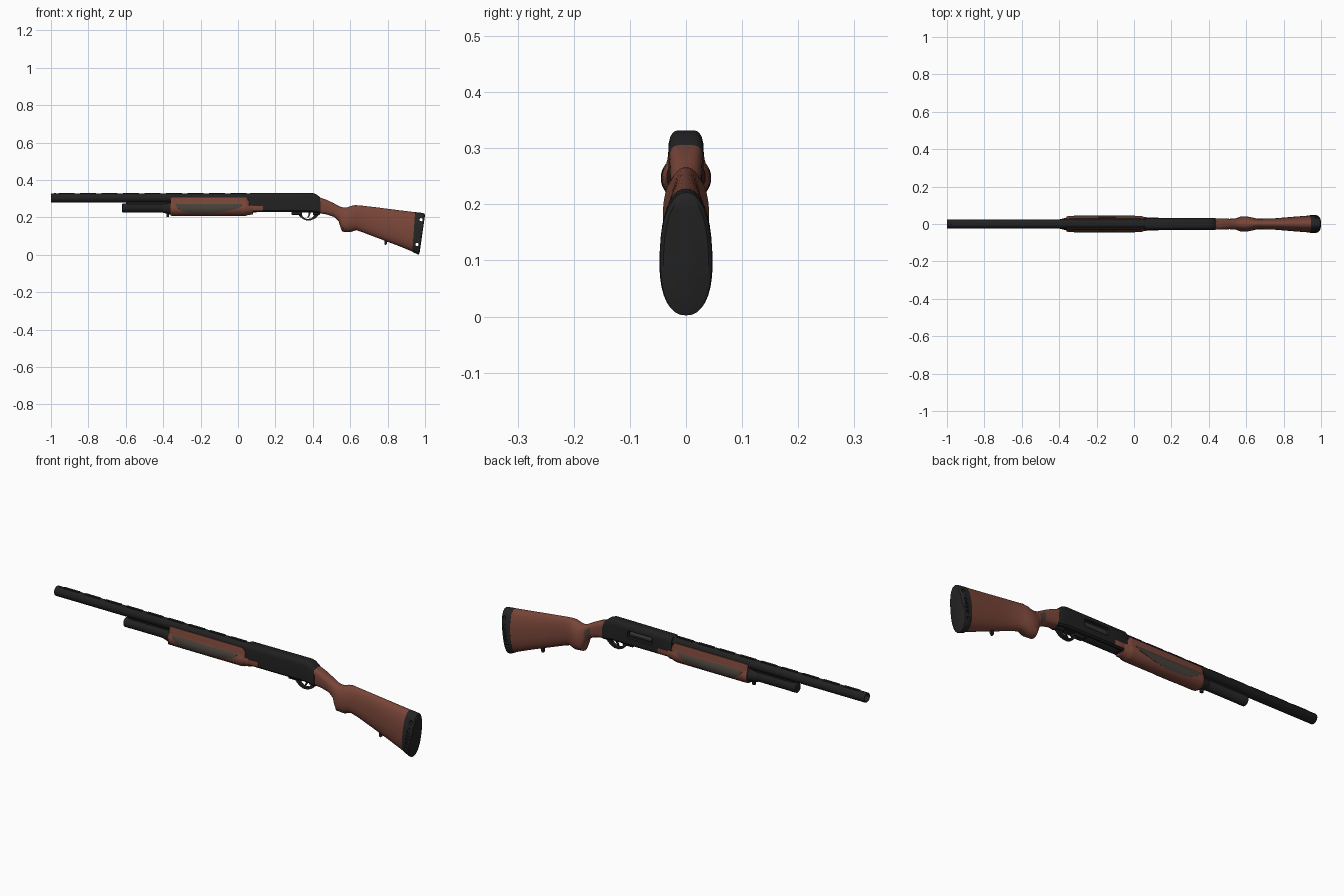
import bpy, bmesh, math
from mathutils import Vector

if "Cube" in bpy.data.objects:
    bpy.data.objects.remove(bpy.data.objects["Cube"])


def material(name, rgb):
    m = bpy.data.materials.new(name)
    m.diffuse_color = (*rgb, 1)
    m.use_nodes = True
    m.node_tree.nodes["Principled BSDF"].inputs["Base Color"].default_value = m.diffuse_color
    return m


BLACK = material("black_steel", (0.015, 0.015, 0.015))
RUBBER = material("dark_rubber", (0.018, 0.018, 0.018))
WOOD = material("red_brown_wood", (0.19, 0.060, 0.040))
CHECK = material("checkered_grey_brown", (0.062, 0.050, 0.040))
BOLT = material("dark_grey_steel", (0.035, 0.035, 0.035))


def finish(name, bm, *mats):
    bmesh.ops.recalc_face_normals(bm, faces=bm.faces)
    me = bpy.data.meshes.new(name)
    bm.to_mesh(me)
    bm.free()
    ob = bpy.data.objects.new(name, me)
    bpy.context.collection.objects.link(ob)
    for m in mats:
        me.materials.append(m)
    return ob


def loft(name, rings, *mats, closed=True):
    """Skin a list of point rings; closed rings get end caps."""
    bm = bmesh.new()
    vs = [[bm.verts.new(p) for p in r] for r in rings]
    n = len(vs[0])
    for a, b in zip(vs, vs[1:]):
        for i in range(n if closed else n - 1):
            j = (i + 1) % n
            bm.faces.new((a[i], a[j], b[j], b[i]))
    if closed:
        bm.faces.new(vs[0])
        bm.faces.new(vs[-1])
    return finish(name, bm, *mats)


def lathe(name, profile, zc, mat, n=32, yc=0.0):
    """Turn (x, radius) points around an axis parallel to x."""
    return loft(name, [[(x, yc + r * math.cos(2 * math.pi * i / n), zc + r * math.sin(2 * math.pi * i / n))
                        for i in range(n)] for x, r in profile], mat)


def box(name, x, y, z, mat, bevel=0.0):
    bm = bmesh.new()
    bmesh.ops.create_cube(bm, size=1)
    for v in bm.verts:
        v.co = Vector([(a + b) / 2 + c * (b - a) for (a, b), c in zip((x, y, z), v.co)])
    if bevel:
        bmesh.ops.bevel(bm, geom=bm.edges[:], offset=bevel, segments=2, affect='EDGES', profile=0.5)
    return finish(name, bm, mat)


def extrude_y(name, pts, half, mat):
    """Plate from an (x, z) outline."""
    return loft(name, [[(x, y, z) for x, z in pts] for y in (-half, half)], mat)


def apply(ob, kind, **settings):
    mod = ob.modifiers.new(kind, kind)
    for k, v in settings.items():
        setattr(mod, k, v)
    bpy.context.view_layer.objects.active = ob
    bpy.ops.object.modifier_apply(modifier=mod.name)


def cut(ob, cutter):
    apply(ob, 'BOOLEAN', operation='DIFFERENCE', object=cutter)
    bpy.data.objects.remove(cutter)


def y_cylinder(x, z, r, n=20):
    return extrude_y("cutter", [(x + r * math.cos(2 * math.pi * i / n), z + r * math.sin(2 * math.pi * i / n))
                                for i in range(n)], 0.1, RUBBER)


# barrel with open bore, and a segmented sighting rib
lathe("barrel", [(-0.9, .017), (-0.997, .017), (-1, .019), (-1, .0225), (-0.997, .024), (0.1, .024)], 0.304, BLACK)
for i in range(9):
    x = -0.96 + i * 0.115
    box("rib_segment", (x, x + 0.085), (-.006, .006), (.325, .331), BLACK)
lathe("front_bead", [(-0.985, .001), (-0.982, .003), (-0.976, .003), (-0.973, .001)], 0.329, BOLT, 12)

# magazine tube, end cap and clamp
lathe("magazine_tube", [(-0.62, .019), (-0.617, .0235), (-0.59, .0245), (-0.588, .0235), (0.1, .0235)], 0.251, BLACK)
box("barrel_lug", (-.6, -.36), (-.008, .008), (.262, .292), BLACK)
lathe("forend_collar", [(-.405, .023), (-.36, .034), (-.35, .034)], 0.249, BLACK)
box("front_sling_stud", (-.383, -.368), (-.006, .006), (.203, .23), BLACK, .002)

# receiver
def receiver_ring(x, zt, zb, hw):
    half = [(hw * .5, zt), (hw * .72, zt - .003), (hw * .9, zt - .011), (hw, zt - .024), (hw, zb + .008), (hw - .007, zb)]
    return [(x, y, z) for y, z in half] + [(x, -y, z) for y, z in reversed(half)]


receiver = loft("receiver", [receiver_ring(*s) for s in (
    (.06, .327, .232, .029), (.066, .330, .229, .031), (.395, .332, .229, .031),
    (.415, .326, .226, .031), (.435, .311, .222, .031), (.442, .303, .222, .030))], BLACK)
cut(receiver, box("cutter", (.165, .30), (.019, .06), (.266, .304), BLACK, .006))
cut(receiver, box("cutter", (.09, .27), (-.018, .018), (.2, .243), BLACK))
lathe("bolt", [(.17, .010), (.172, .0135), (.293, .0135)], 0.285, BOLT, 20, .012)
box("loading_gate", (.10, .262), (-.015, .015), (.233, .238), BOLT)

# trigger group
box("trigger_plate", (.285, .438), (-.013, .013), (.214, .235), BLACK, .004)
cut(bpy.data.objects["trigger_plate"], box("cutter", (.342, .40), (-.05, .05), (.2, .226), BLACK))
outer = [(.315, .225), (.328, .208), (.345, .192), (.365, .184), (.39, .185), (.41, .193), (.427, .208), (.438, .222)]
inner = [(.415, .222), (.404, .207), (.39, .194), (.368, .192), (.352, .199), (.342, .211), (.338, .225)]
extrude_y("trigger_guard", outer + inner, .009, BLACK)
extrude_y("trigger", [(.376, .23), (.377, .213), (.370, .198), (.376, .199), (.385, .212), (.388, .23)], .004, BLACK)

# sliding forend
FY, FR = .043, .040


def forend_ring(x, k, drop=0.0):
    half = [(FY * math.cos(a), .247 + FR * math.sin(a)) for a in [math.radians(-90 + 10 * i) for i in range(1, 13)]]
    half += [(.033, .280), (.031, .299), (.028, .308)]
    half = [(y * k, .25 + (z - .25) * k - (drop if z > .275 else 0)) for y, z in half]
    return [(x, y, z) for y, z in half] + [(x, -y, z) for y, z in reversed(half)]


loft("forend", [forend_ring(*s) for s in (
    (-.36, .90), (-.355, .97), (-.345, 1), (.035, 1), (.047, .95), (.055, .85, .008), (.076, .83, .010), (.08, .78, .012))], WOOD)
for s in (-1, 1):
    box("forend_tongue", (.06, .135), sorted((s * .020, s * .0335)), (.236, .262), WOOD, .004)

# checkered forend panels wrapped on the curved sides
panel = [(-.335, .263, .272), (-.315, .245, .273), (-.29, .231, .273), (-.25, .223, .272), (-.15, .222, .270),
         (-.09, .229, .271), (-.03, .241, .274), (.0, .248, .275), (.02, .264, .275)]
for s in (-1, 1):
    rings = []
    for x, lo, hi in panel:
        a, b = (math.asin((z - .247) / FR) for z in (lo, hi))
        angles = [a + (b - a) * i / 8 for i in range(9)]
        rings.append([(x, s * (FY + d) * math.cos(t), .247 + (FR + d) * math.sin(t))
                      for d, seq in ((.002, angles), (-.002, angles[::-1])) for t in seq])
    loft("forend_checkering", rings, CHECK)


# stock: egg-shaped slanted sections (top x, top z, bottom x, bottom z, half width, squareness)
def egg(xt, zt, xb, zb, hw, n=2.3, taper=.10, sides=36):
    ring = []
    for i in range(sides):
        t = 2 * math.pi * i / sides
        c, s = math.cos(t), math.sin(t)
        y = math.copysign(abs(c) ** (2 / n), c)
        v = math.copysign(abs(s) ** (2 / n), s)
        f = (1 + v) / 2
        ring.append((xb + (xt - xb) * f, y * hw * (1 - taper * v), zb + (zt - zb) * f))
    return ring


stock = loft("stock", [egg(*s) for s in (
    (.43, .309, .43, .223, .030, 4.5, 0), (.47, .296, .47, .217, .029, 3.2, 0), (.51, .277, .513, .203, .028, 2.5, 0),
    (.545, .258, .538, .180, .029, 2.3, .05), (.568, .252, .547, .150, .034, 2.3), (.588, .255, .557, .124, .040, 2.2),
    (.607, .262, .598, .121, .041, 2.2), (.627, .266, .632, .132, .035, 2.2), (.655, .264, .665, .121, .028, 2.2),
    (.75, .253, .75, .089, .030), (.85, .240, .845, .053, .038), (.947, .228, .932, .018, .045))], WOOD, CHECK)
for p in stock.data.polygons:
    if .51 < p.center.x < .545 and p.center.y > .015 and .21 < p.center.z < .25:
        p.material_index = 1

# butt pad with two through holes and shallow side grooves
pad = loft("butt_pad", [egg(*s) for s in (
    (.947, .228, .932, .018, .0455), (.952, .228, .936, .014, .0465), (.988, .224, .960, .003, .047),
    (.996, .221, .967, .002, .045), (1.0, .212, .971, .010, .040))], RUBBER)
cut(pad, y_cylinder(.979, .188, .0085))
cut(pad, y_cylinder(.957, .056, .0085))
for i in range(5):
    z = .083 + i * .02
    for s in (-1, 1):
        x = .958 + (z - .056) * .16
        cut(pad, box("cutter", (x - .007, x + .007), sorted((s * .040, s * .07)), (z - .006, z + .006), RUBBER))

# rear sling stud
extrude_y("rear_sling_stud", [(.783, .085), (.80, .085), (.797, .062), (.792, .053), (.785, .053), (.783, .060)], .006, BLACK)

bpy.ops.object.select_all(action='DESELECT')
for ob in bpy.context.scene.objects:
    ob.select_set(True)
    bpy.context.view_layer.objects.active = ob
bpy.ops.object.shade_smooth_by_angle(angle=math.radians(35))
